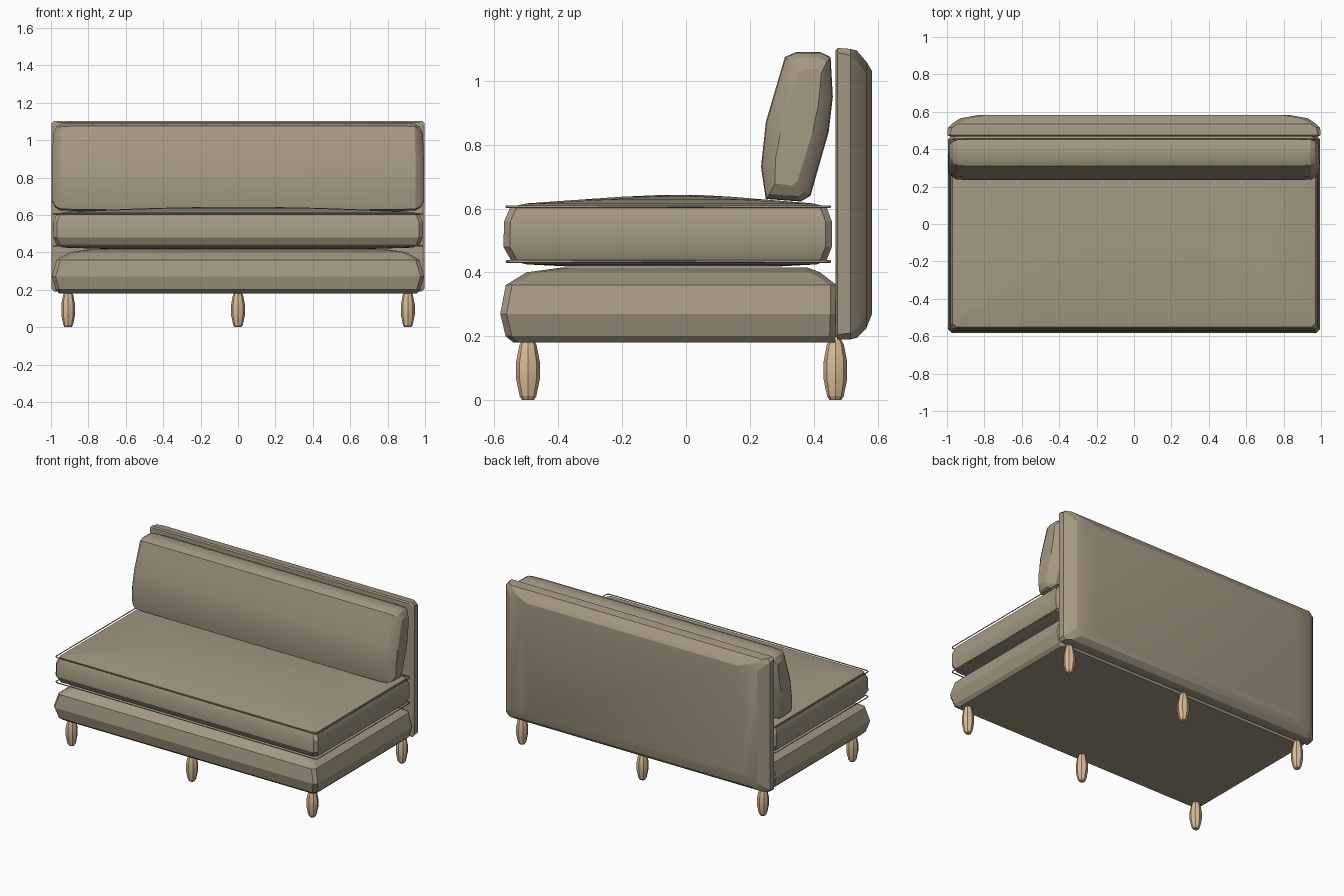
import bpy, bmesh, math

if "Cube" in bpy.data.objects:
    bpy.data.objects.remove(bpy.data.objects["Cube"])


def material(name, rgb):
    m = bpy.data.materials.new(name)
    m.diffuse_color = (*rgb, 1)
    m.use_nodes = True
    m.node_tree.nodes["Principled BSDF"].inputs["Base Color"].default_value = m.diffuse_color
    return m


FABRIC = material("taupe fabric", (0.37, 0.315, 0.225))
WOOD = material("light wood", (0.70, 0.50, 0.30))


def loft(name, rings, mat, angle=30):
    """Skin equal-length point loops and cap both ends."""
    bm = bmesh.new()
    loops = [[bm.verts.new(p) for p in ring] for ring in rings]
    n = len(loops[0])
    for a, b in zip(loops, loops[1:]):
        for i in range(n):
            j = (i + 1) % n
            bm.faces.new((a[i], a[j], b[j], b[i]))
    bm.faces.new(loops[0][::-1])
    bm.faces.new(loops[-1])
    bmesh.ops.recalc_face_normals(bm, faces=bm.faces)
    me = bpy.data.meshes.new(name)
    bm.to_mesh(me)
    bm.free()
    me.materials.append(mat)
    ob = bpy.data.objects.new(name, me)
    bpy.context.collection.objects.link(ob)
    bpy.ops.object.select_all(action='DESELECT')
    ob.select_set(True)
    bpy.context.view_layer.objects.active = ob
    bpy.ops.object.shade_smooth_by_angle(angle=math.radians(angle))
    return ob


def rect(hx, v0, v1, c):
    """Rectangle with clipped corners, as 2D points."""
    return [(-hx + c, v0), (hx - c, v0), (hx, v0 + c), (hx, v1 - c),
            (hx - c, v1), (-hx + c, v1), (-hx, v1 - c), (-hx, v0 + c)]


def flat_stack(name, rows, angle=30):
    """Horizontal rings: (z, half width, front y, back y, corner)."""
    return loft(name, [[(x, y, z) for x, y in rect(hx, y0, y1, c)]
                       for z, hx, y0, y1, c in rows], FABRIC, angle)


# Upholstered base
flat_stack("base", [
    (0.18, 0.955, -0.54, 0.465, 0.02),
    (0.20, 0.975, -0.565, 0.47, 0.02),
    (0.27, 0.995, -0.582, 0.472, 0.02),
    (0.36, 0.97, -0.565, 0.472, 0.02),
    (0.40, 0.90, -0.50, 0.42, 0.03),
    (0.415, 0.80, -0.39, 0.38, 0.03)], 20)

# Seat cushion with a crowned top
flat_stack("seat_cushion", [
    (0.418, 0.70, -0.36, 0.28, 0.05),
    (0.425, 0.93, -0.50, 0.41, 0.03),
    (0.437, 0.97, -0.548, 0.44, 0.02),
    (0.48, 0.988, -0.572, 0.457, 0.02),
    (0.56, 0.988, -0.570, 0.457, 0.02),
    (0.605, 0.97, -0.550, 0.44, 0.02),
    (0.616, 0.93, -0.50, 0.40, 0.03),
    (0.628, 0.70, -0.33, 0.25, 0.08),
    (0.637, 0.45, -0.20, 0.14, 0.09),
    (0.642, 0.20, -0.09, 0.05, 0.05)], 25)

# Piping around the cushion edges
for label, z in (("lower", 0.434), ("upper", 0.606)):
    cu = bpy.data.curves.new(label + "_piping", 'CURVE')
    cu.dimensions = '3D'
    cu.bevel_depth = 0.004
    cu.bevel_resolution = 0
    sp = cu.splines.new('POLY')
    pts = rect(0.986, -0.563, 0.452, 0.012)
    sp.points.add(len(pts) - 1)
    for p, (x, y) in zip(sp.points, pts):
        p.co = (x, y, z, 1)
    sp.use_cyclic_u = True
    cu.materials.append(FABRIC)
    bpy.context.collection.objects.link(
        bpy.data.objects.new(label + "_piping", cu))

# Back panel, stacked from its flat front to its bevelled rear
back = [(0.468, 0.985, 0.20, 1.095, 0.015), (0.475, 0.998, 0.19, 1.103, 0.015),
        (0.515, 0.995, 0.19, 1.10, 0.02), (0.535, 0.975, 0.195, 1.095, 0.03),
        (0.565, 0.93, 0.225, 1.06, 0.04), (0.583, 0.83, 0.27, 1.03, 0.04)]
loft("back_panel", [[(x, y, z) for x, z in rect(hx, z0, z1, c)]
                    for y, hx, z0, z1, c in back], FABRIC, 20)

# Back cushion: leaning side profile swept across the width
side = [(0.25, 0.63), (0.235, 0.73), (0.25, 0.87), (0.285, 0.99), (0.31, 1.075),
        (0.345, 1.09), (0.42, 1.09), (0.453, 1.075), (0.46, 0.95),
        (0.447, 0.84), (0.39, 0.64), (0.36, 0.622)]
CY, CZ = 0.35, 0.85
sections = [(0.995, 0.50, 0.78), (0.975, 0.80, 0.93), (0.95, 0.97, 0.99),
            (0.88, 1.0, 1.0)]
sections = [(-x, a, b) for x, a, b in sections] + sections[::-1]
loft("back_cushion", [[(x - math.copysign(0.03 * max(0, z - 0.87), x),
                        CY + (z - CZ) * 0.2 + (y - CY - (z - CZ) * 0.2) * sy,
                        CZ + (z - CZ) * sz) for y, z in side]
                      for x, sy, sz in sections], FABRIC, 25)

# Six turned legs
leg = [(0.0, 0.018), (0.012, 0.026), (0.065, 0.037), (0.12, 0.037),
       (0.172, 0.027), (0.19, 0.018)]
for row, y in (("front", -0.495), ("rear", 0.468)):
    for col, x in (("left", -0.908), ("middle", 0.0), ("right", 0.908)):
        loft(f"{row}_{col}_leg",
             [[(x + r * math.cos(k * math.pi / 4), y + r * math.sin(k * math.pi / 4), z)
               for k in range(8)] for z, r in leg], WOOD, 20)
